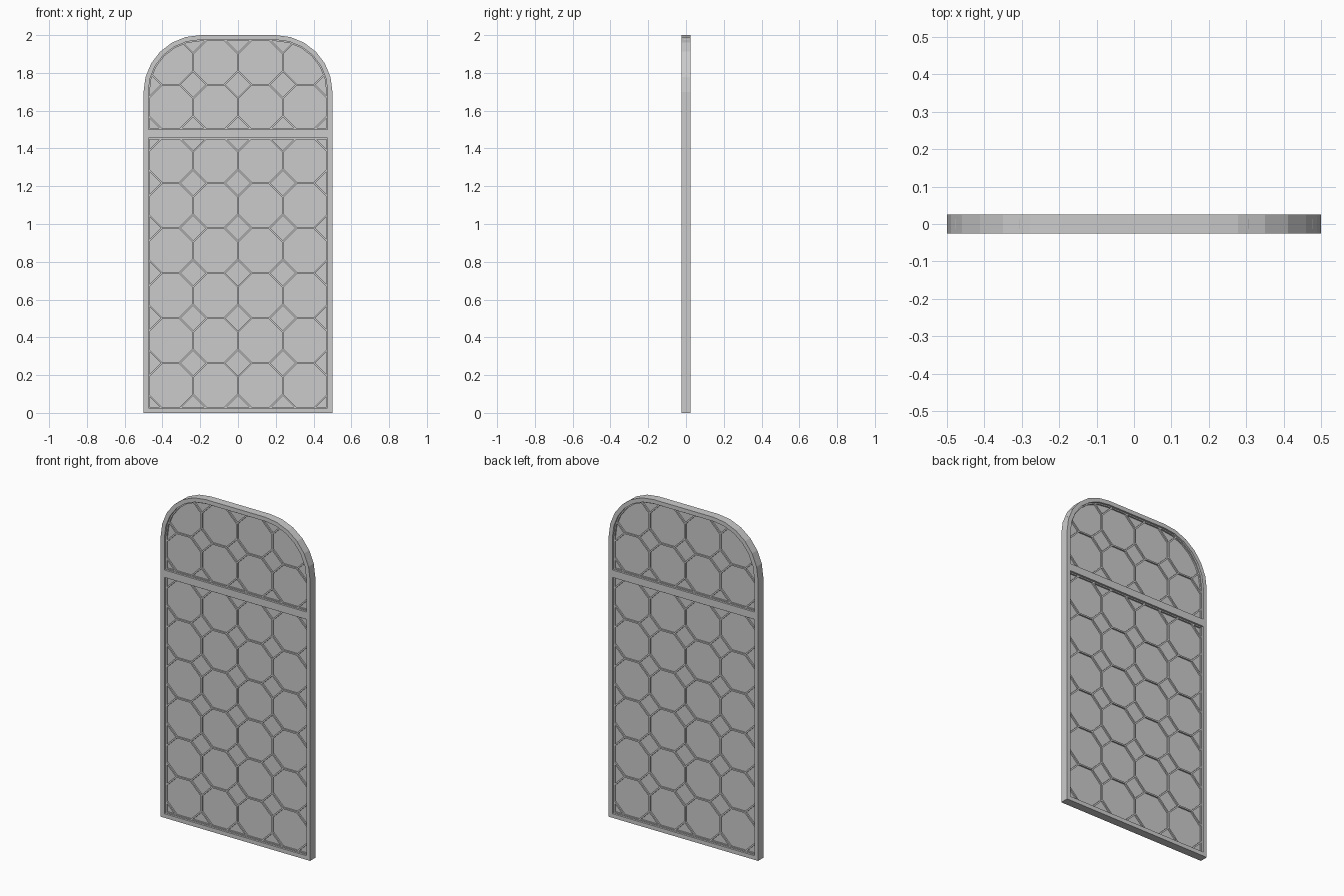
import bpy, bmesh
from math import sin, cos, pi, atan2, hypot
from mathutils import Matrix, Vector

cube = bpy.data.objects.get("Cube")
if cube:
    bpy.data.objects.remove(cube)

grey = bpy.data.materials.new("light_grey")
grey.use_nodes = True
colour = (0.6, 0.6, 0.6, 1)
grey.diffuse_color = colour
grey.node_tree.nodes["Principled BSDF"].inputs["Base Color"].default_value = colour

RIM = 0.025                      # frame width
RAIL_LOW, RAIL_TOP = 1.455, 1.5  # middle rail
CUT = 0.072                      # half size of the small diamonds
STEPS = 6                        # sides per rounded corner


def finish(name, bm):
    bmesh.ops.recalc_face_normals(bm, faces=bm.faces)
    mesh = bpy.data.meshes.new(name)
    bm.to_mesh(mesh)
    bm.free()
    mesh.materials.append(grey)
    obj = bpy.data.objects.new(name, mesh)
    bpy.context.collection.objects.link(obj)
    return obj


def arch(bottom, inset):
    """Outline with square feet and rounded shoulders."""
    half, r = 0.5 - inset, 0.3 - inset
    right = [(0.2 + r * cos(a), 1.7 + r * sin(a))
             for a in (pi / 2 * i / STEPS for i in range(STEPS + 1))]
    left = [(-x, z) for x, z in reversed(right)]
    return [(-half, bottom), (half, bottom)] + right + left


def rect(bottom, top, half):
    return [(-half, bottom), (half, bottom), (half, top), (-half, top)]


def ring(name, outer, inner, depth):
    """Band between two outlines with equal point counts."""
    bm = bmesh.new()
    loops = [[bm.verts.new((x, y, z)) for x, z in line]
             for line, y in ((outer, -depth), (inner, -depth), (inner, depth), (outer, depth))]
    n = len(outer)
    for k in range(4):
        a, b = loops[k], loops[(k + 1) % 4]
        for i in range(n):
            j = (i + 1) % n
            bm.faces.new((a[i], a[j], b[j], b[i]))
    return finish(name, bm)


def slab(name, line, depth):
    bm = bmesh.new()
    front = bm.faces.new([bm.verts.new((x, -depth, z)) for x, z in line])
    new = bmesh.ops.extrude_face_region(bm, geom=[front])["geom"]
    verts = [v for v in new if isinstance(v, bmesh.types.BMVert)]
    bmesh.ops.translate(bm, verts=verts, vec=(0, 2 * depth, 0))
    return finish(name, bm)


def lattice(name, bottom, top, rows, rounded):
    """Octagon-and-diamond bars filling one opening."""
    bm = bmesh.new()
    half, cols = 0.5 - RIM, 4
    dx, dz = 2 * half / cols, (top - bottom) / rows

    def bar(x1, z1, x2, z2):
        size = Matrix.Diagonal((hypot(x2 - x1, z2 - z1), 0.026, 0.009, 1))
        turn = Matrix.Rotation(-atan2(z2 - z1, x2 - x1), 4, "Y")
        mid = Matrix.Translation(Vector(((x1 + x2) / 2, 0, (z1 + z2) / 2)))
        bmesh.ops.create_cube(bm, size=1, matrix=mid @ turn @ size)

    for c in range(cols + 1):
        for r in range(rows + 1):
            x, z = -half + c * dx, bottom + r * dz
            if rounded and r == rows and c in (0, cols):
                continue
            # diamond sides that fall inside the opening
            for sx in (-1, 1):
                for sz in (-1, 1):
                    if 0 <= c + sx <= cols and 0 <= r + sz <= rows:
                        bar(x + sx * CUT, z, x, z + sz * CUT)
            # links to the next diamonds
            if c < cols and 0 < r < rows:
                bar(x + CUT, z, x + dx - CUT, z)
            if r < rows and 0 < c < cols:
                bar(x, z + CUT, x, z + dz - CUT)
    return finish(name, bm)


# outer frame and middle rail
ring("frame", arch(0, 0), arch(RIM, RIM), 0.025)
slab("middle_rail", rect(RAIL_LOW, RAIL_TOP, 0.5 - RIM), 0.025)

# thin beads around both openings
BEAD = 0.007
inner = 0.5 - RIM
ring("lower_bead", rect(RIM, RAIL_LOW, inner),
     rect(RIM + BEAD, RAIL_LOW - BEAD, inner - BEAD), 0.013)
ring("upper_bead", arch(RAIL_TOP, RIM), arch(RAIL_TOP + BEAD, RIM + BEAD), 0.013)

# glass panes
slab("lower_glass", rect(RIM, RAIL_LOW, inner), 0.004)
slab("upper_glass", arch(RAIL_TOP, RIM), 0.004)

# glazing bars
lattice("lower_lattice", RIM, RAIL_LOW, 6, False)
lattice("upper_lattice", RAIL_TOP, 2 - RIM, 2, True)
